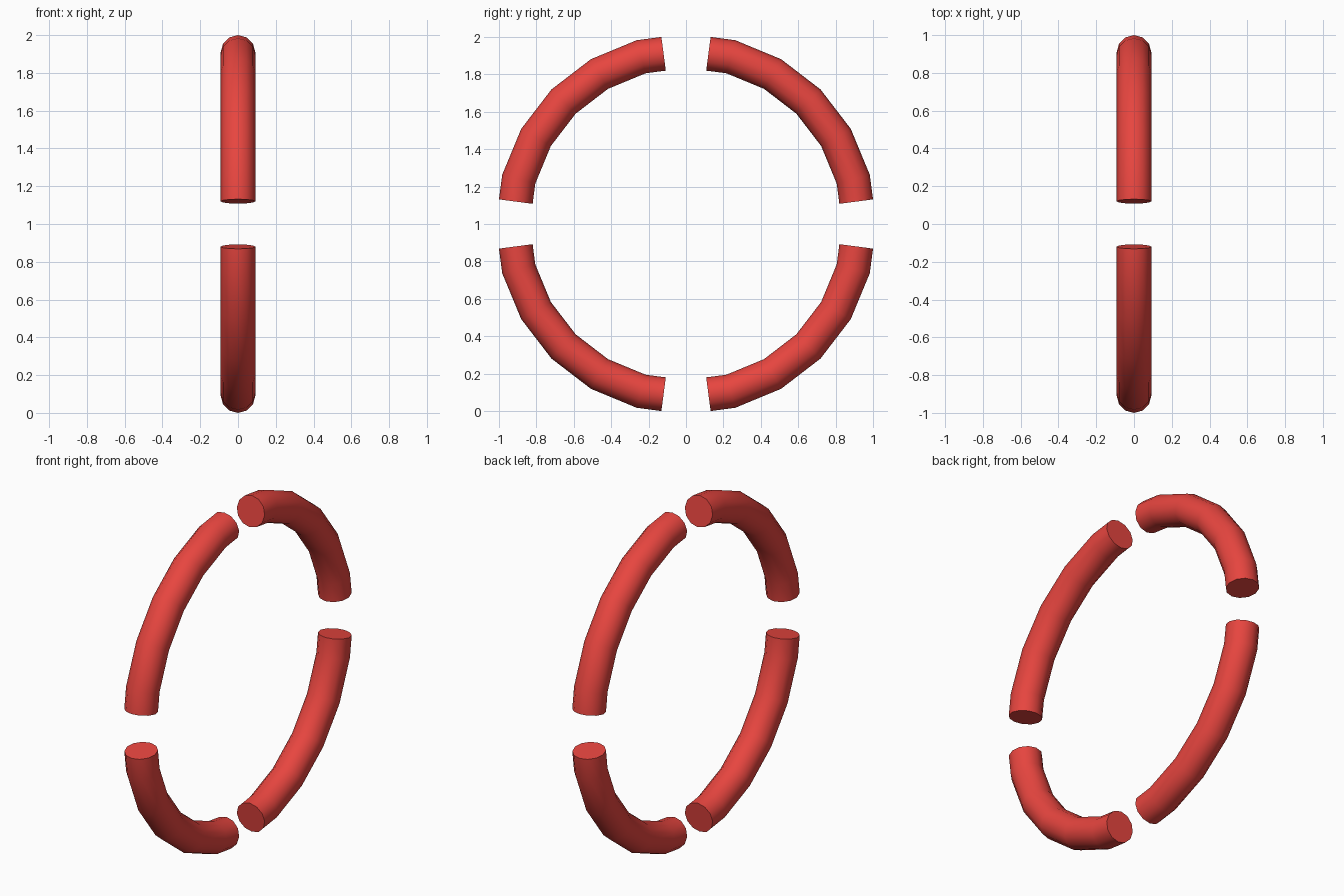
import bpy, bmesh
from math import sin, cos, radians, tau

if "Cube" in bpy.data.objects:
    bpy.data.objects.remove(bpy.data.objects["Cube"])

RING, TUBE, SIDES = 0.9258, 0.0915, 12
HALF = radians(7.5)

red = bpy.data.materials.new("red")
red.diffuse_color = (0.8, 0.06, 0.05, 1)
red.use_nodes = True
red.node_tree.nodes["Principled BSDF"].inputs["Base Color"].default_value = red.diffuse_color

# Stations along one arc of a 24-sided ring, cut halfway along the end segments
STATIONS = [7.5, 15, 30, 45, 60, 75, 82.5]


def ring_arc(name, start):
    bm = bmesh.new()
    loops = []
    for deg in STATIONS:
        a = radians(start + deg)
        k = cos(HALF) if deg in (7.5, 82.5) else 1.0  # chord midpoint lies closer in
        loop = []
        for i in range(SIDES):
            t = tau * i / SIDES
            r = (RING + TUBE * cos(t)) * k
            loop.append(bm.verts.new((TUBE * sin(t), r * cos(a), 1 + r * sin(a))))
        loops.append(loop)
    # Tube walls
    for lo, hi in zip(loops, loops[1:]):
        for i in range(SIDES):
            j = (i + 1) % SIDES
            bm.faces.new((lo[i], lo[j], hi[j], hi[i]))
    # Flat end caps
    bm.faces.new(loops[0])
    bm.faces.new(loops[-1])
    bmesh.ops.recalc_face_normals(bm, faces=bm.faces)
    mesh = bpy.data.meshes.new(name)
    bm.to_mesh(mesh)
    bm.free()
    mesh.materials.append(red)
    obj = bpy.data.objects.new(name, mesh)
    bpy.context.collection.objects.link(obj)
    bpy.ops.object.select_all(action='DESELECT')
    obj.select_set(True)
    bpy.context.view_layer.objects.active = obj
    bpy.ops.object.shade_smooth_by_angle(angle=radians(40))


# Four quarter arcs with gaps between them
for name, start in (("upper_back_arc", 0), ("upper_front_arc", 90),
                    ("lower_front_arc", 180), ("lower_back_arc", 270)):
    ring_arc(name, start)
